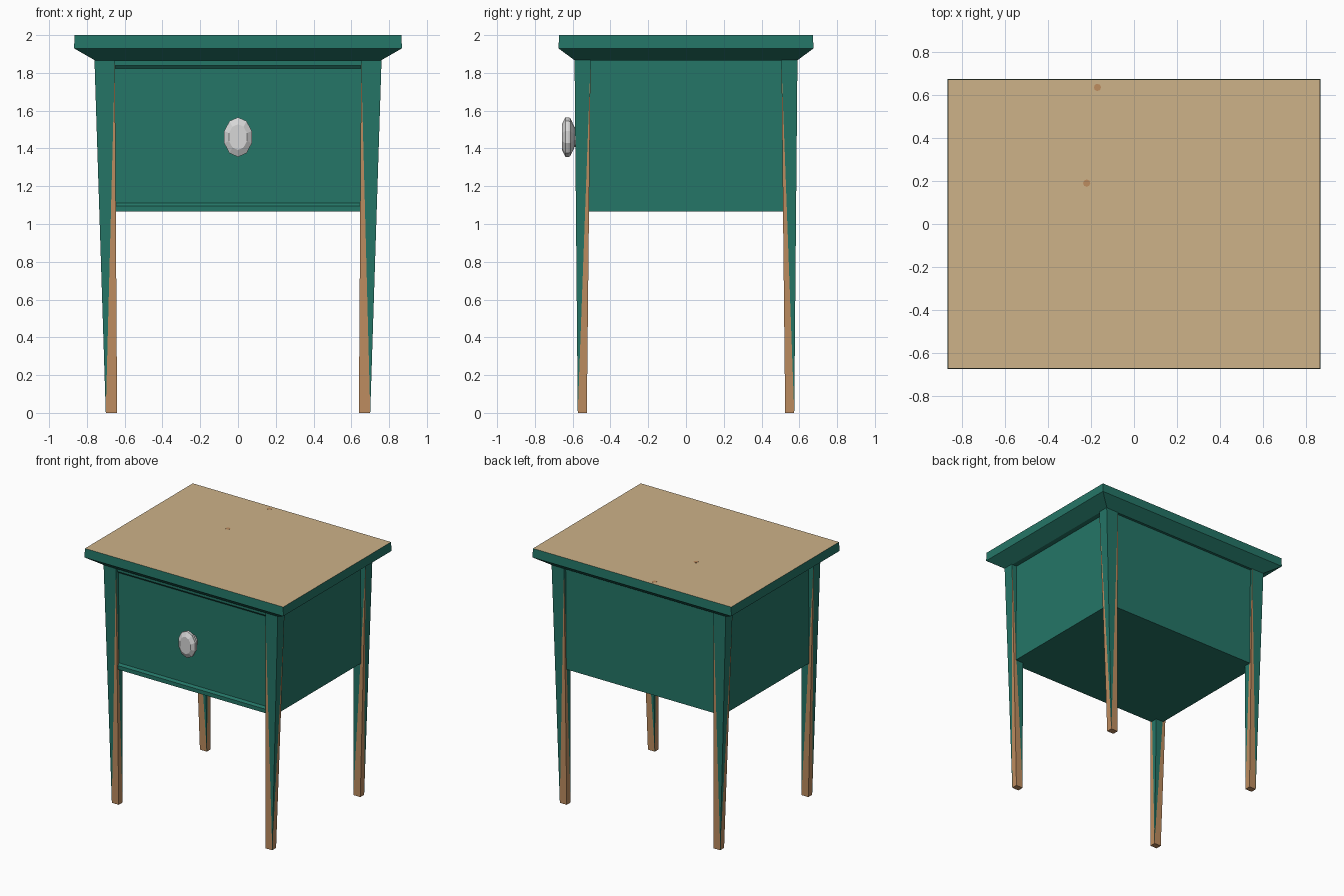
import bpy, bmesh
from math import cos, sin, pi

cube = bpy.data.objects.get("Cube")
if cube:
    bpy.data.objects.remove(cube, do_unlink=True)


def material(name, rgb):
    m = bpy.data.materials.new(name)
    m.use_nodes = True
    m.diffuse_color = (*rgb, 1)
    m.node_tree.nodes["Principled BSDF"].inputs["Base Color"].default_value = (*rgb, 1)
    return m


GREEN = material("green paint", (0.018, 0.18, 0.135))
TOP = material("pale wood", (0.61, 0.445, 0.25))
WOOD = material("bare wood", (0.515, 0.266, 0.117))
METAL = material("light metal", (0.68, 0.68, 0.68))


def finish(name, bm, *mats):
    bmesh.ops.recalc_face_normals(bm, faces=bm.faces)
    mesh = bpy.data.meshes.new(name)
    bm.to_mesh(mesh)
    bm.free()
    for m in mats:
        mesh.materials.append(m)
    ob = bpy.data.objects.new(name, mesh)
    bpy.context.collection.objects.link(ob)
    return ob


def loft(rings):
    """Join matching rings of points and cap both ends."""
    bm = bmesh.new()
    loops = [[bm.verts.new(p) for p in ring] for ring in rings]
    n = len(loops[0])
    for a, b in zip(loops, loops[1:]):
        for i in range(n):
            j = (i + 1) % n
            bm.faces.new((a[i], a[j], b[j], b[i]))
    bm.faces.new(loops[0])
    bm.faces.new(loops[-1])
    return bm


def rect(x, y, z):
    return [(-x, -y, z), (x, -y, z), (x, y, z), (-x, y, z)]


# Table top with a sloped moulding beneath; only the upper face is bare wood
bm = loft([rect(0.755, 0.588, 1.865), rect(0.868, 0.675, 1.93), rect(0.865, 0.672, 2.0)])
bm.normal_update()
for f in bm.faces:
    if min(v.co.z for v in f.verts) > 1.99:
        f.material_index = 1
finish("table_top", bm, GREEN, TOP)

# Small knots in the top
for i, (x, y) in enumerate([(-0.17, 0.635), (-0.22, 0.19)]):
    rings = [[(x + 0.017 * cos(k * pi / 4), y + 0.017 * sin(k * pi / 4), z)
              for k in range(8)] for z in (1.998, 2.001)]
    finish("wood_knot_%d" % (i + 1), loft(rings), WOOD)

# Cabinet body: side profile with bevelled rails around the drawer front
profile = [(-0.572, 1.87), (-0.572, 1.838), (-0.558, 1.822), (-0.558, 1.112),
           (-0.572, 1.096), (-0.572, 1.065), (0.568, 1.065), (0.568, 1.87)]
finish("cabinet_body", loft([[(x, y, z) for y, z in profile] for x in (-0.715, 0.715)]), GREEN)


# Tapered legs: each side is split diagonally into paint and worn wood
def leg(name, sx, sy):
    bm = bmesh.new()

    def corners(xi, xo, yi, yo, z):
        return [bm.verts.new((sx * x, sy * y, z))
                for x, y in ((xo, yo), (xi, yo), (xi, yi), (xo, yi))]
    low = corners(0.64, 0.70, 0.525, 0.573, 0)
    high = corners(0.652, 0.76, 0.505, 0.59, 1.87)
    for i in range(4):
        j = (i + 1) % 4
        painted, worn = (i, j) if i % 2 == 0 else (j, i)
        bm.faces.new((low[painted], low[worn], high[worn])).material_index = 1
        bm.faces.new((low[painted], high[worn], high[painted]))
    bm.faces.new(low).material_index = 1
    bm.faces.new(high)
    finish(name, bm, GREEN, WOOD)


for side, sx in (("left", 1), ("right", -1)):
    for end, sy in (("front", -1), ("back", 1)):
        leg("%s_%s_leg" % (end, side), sx, sy)

# Faceted oval knob on a short stem: (y, scale) along its axis
N = 10
rings = [[(0.077 * s * sin(2 * pi * k / N), y, 1.46 + 0.105 * s * cos(2 * pi * k / N))
          for k in range(N)]
         for y, s in ((-0.55, 0.5), (-0.59, 0.5), (-0.612, 0.95),
                      (-0.622, 1), (-0.638, 1), (-0.657, 0.65))]
finish("drawer_knob", loft(rings), METAL)
